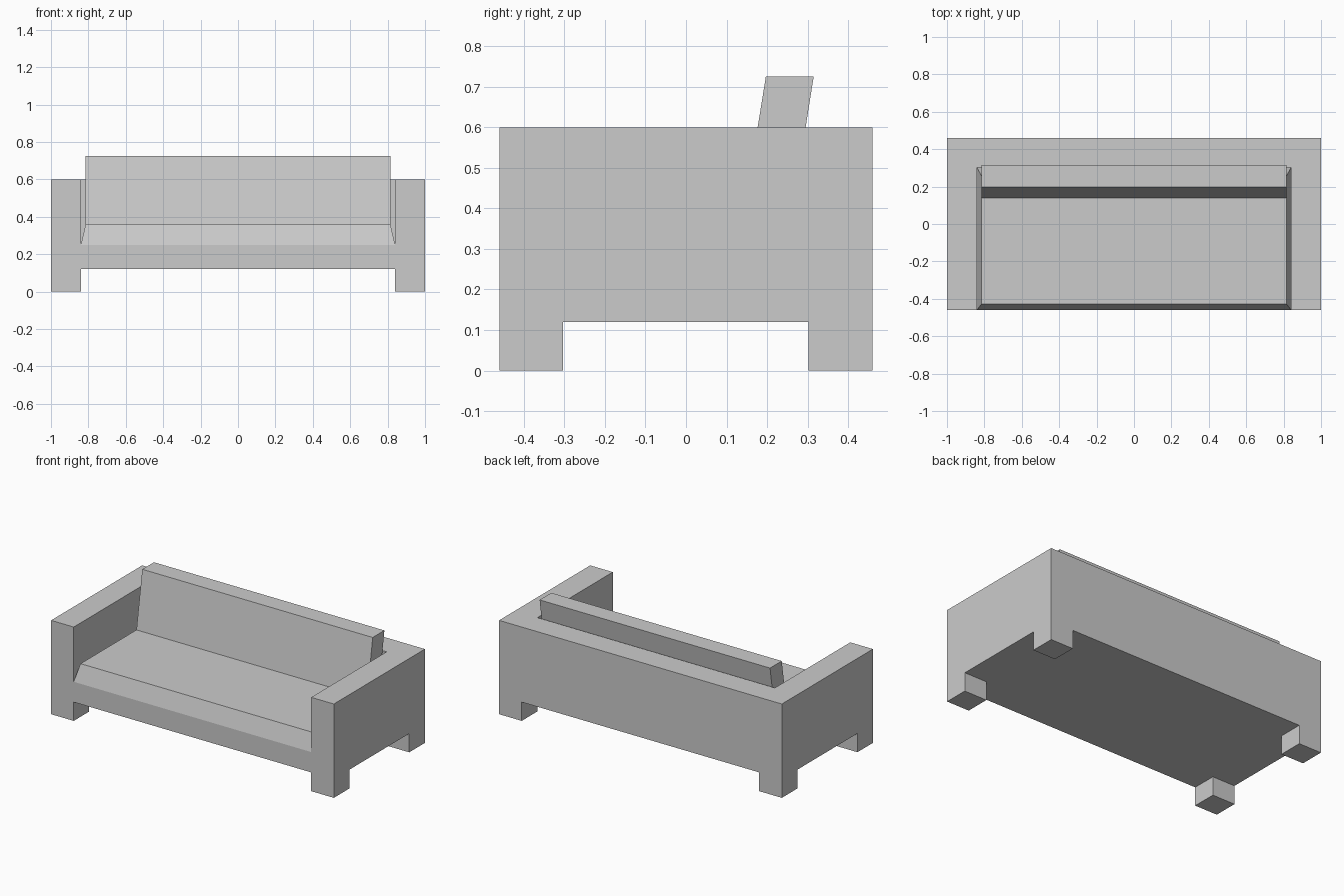
import bpy, bmesh
from math import radians

if "Cube" in bpy.data.objects:
    bpy.data.objects.remove(bpy.data.objects["Cube"])


def finish(name, bm):
    bmesh.ops.recalc_face_normals(bm, faces=bm.faces[:])
    me = bpy.data.meshes.new(name)
    bm.to_mesh(me)
    bm.free()
    ob = bpy.data.objects.new(name, me)
    bpy.context.collection.objects.link(ob)
    return ob


# Frame: blocks on a shared grid (legs, base, arms and back), outer shell only
X = [-1, -0.84, 0.84, 1]
Y = [-0.46, -0.304, 0.302, 0.46]
Z = [0, 0.12, 0.25, 0.6]
cells = set()
for i in range(3):
    for j in range(3):
        cells.add((i, j, 1))                     # base
        if i != 1 and j != 1:
            cells.add((i, j, 0))                 # legs
        if i != 1 or j == 2:
            cells.add((i, j, 2))                 # arms and back

bm = bmesh.new()
for c in cells:
    for axis in range(3):
        for side in (0, 1):
            n = list(c)
            n[axis] += 2 * side - 1
            # skip inner walls and the base top hidden under the cushion
            if tuple(n) in cells or (tuple(n) in {(1, 0, 2), (1, 1, 2)} and axis == 2):
                continue
            quad = []
            for a, b in ((0, 0), (1, 0), (1, 1), (0, 1)):
                k = list(c)
                k[axis] += side
                k[(axis + 1) % 3] += a
                k[(axis + 2) % 3] += b
                quad.append(bm.verts.new((X[k[0]], Y[k[1]], Z[k[2]])))
            bm.faces.new(quad)
bmesh.ops.remove_doubles(bm, verts=bm.verts[:], dist=0.0005)
bmesh.ops.recalc_face_normals(bm, faces=bm.faces[:])
bmesh.ops.dissolve_limit(bm, angle_limit=radians(1), verts=bm.verts[:], edges=bm.edges[:])
finish("sofa_frame", bm)

# Cushion: tapered seat with a leaning backrest, as a side profile spanned across x
profile = [(0.84, -0.46, 0.25), (0.815, -0.427, 0.36), (0.815, 0.138, 0.36),
           (0.815, 0.197, 0.725), (0.815, 0.315, 0.725),
           (0.815, 0.257, 0.36), (0.84, 0.302, 0.25)]
bm = bmesh.new()
sides = [[bm.verts.new((s * x, y, z)) for x, y, z in profile] for s in (-1, 1)]
left, right = sides
for k in range(len(profile) - 1):
    bm.faces.new((left[k], left[k + 1], right[k + 1], right[k]))
for v in sides:
    bm.faces.new([v[k] for k in (0, 1, 2, 5, 6)])
    bm.faces.new(v[2:6])
finish("seat_and_back_cushion", bm)
